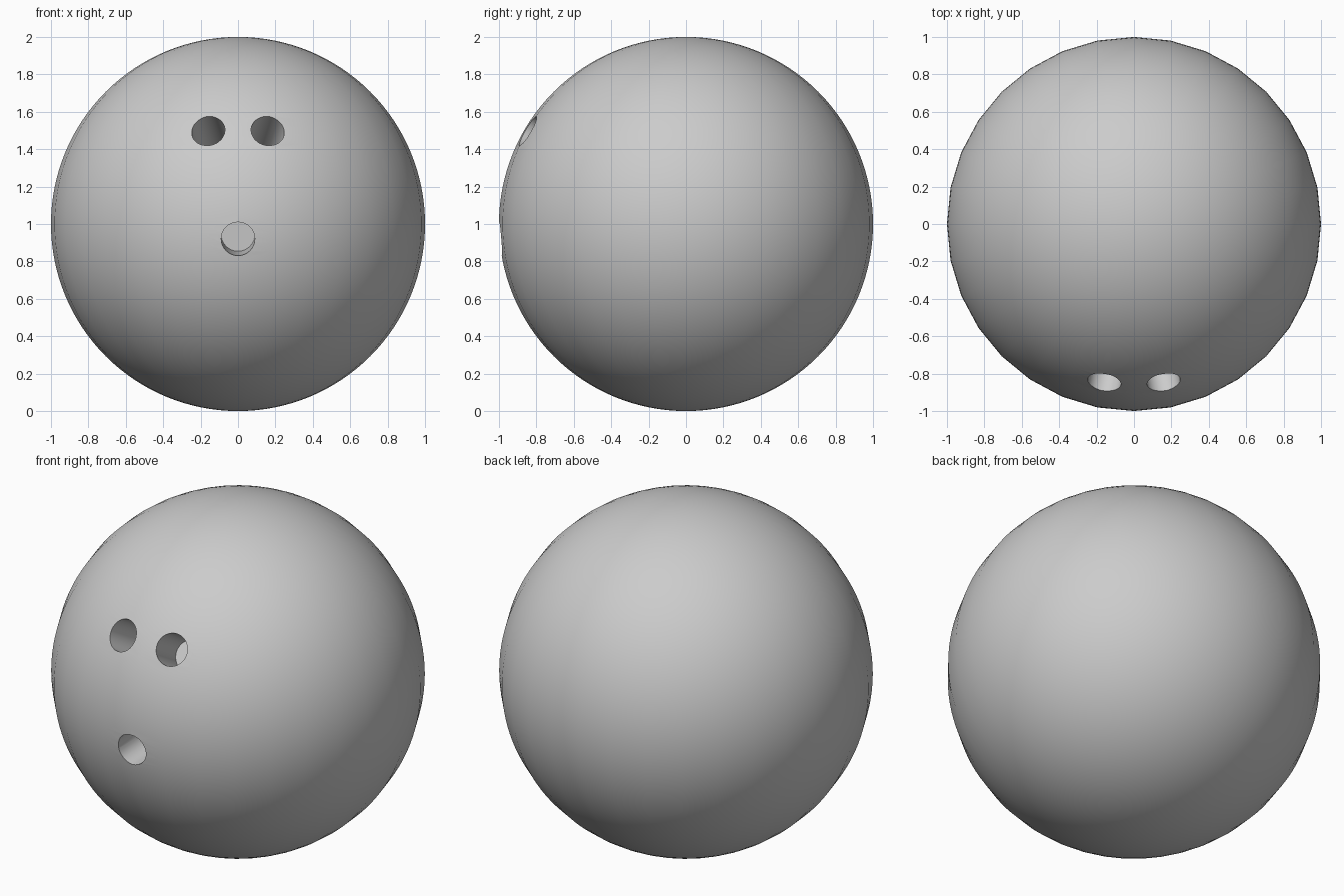
import bpy
from mathutils import Vector

if "Cube" in bpy.data.objects:
    bpy.data.objects.remove(bpy.data.objects["Cube"])

CENTRE = Vector((0, 0, 1))
HOLE_RADIUS = 0.09
HOLE_DEPTH = 0.3

# Ball body
bpy.ops.mesh.primitive_uv_sphere_add(segments=32, ring_count=64, radius=1, location=CENTRE)
ball = bpy.context.object
ball.name = "bowling_ball"


def drill(name, x, z):
    """Sink a flat-bottomed round hole towards the ball's centre."""
    dz = z - CENTRE.z
    direction = Vector((x, -(1 - x * x - dz * dz) ** 0.5, dz))
    length = HOLE_DEPTH + 0.2
    middle = CENTRE + direction * (1 - HOLE_DEPTH + length / 2)
    bpy.ops.mesh.primitive_cylinder_add(
        vertices=32, radius=HOLE_RADIUS, depth=length, location=middle,
        rotation=direction.to_track_quat('Z', 'Y').to_euler())
    cutter = bpy.context.object
    cutter.name = name
    cutter.hide_render = True
    bpy.context.view_layer.objects.active = ball
    mod = ball.modifiers.new(name, 'BOOLEAN')
    mod.operation = 'DIFFERENCE'
    mod.solver = 'EXACT'
    mod.object = cutter
    bpy.ops.object.modifier_apply(modifier=mod.name)
    bpy.data.objects.remove(cutter, do_unlink=True)


# Two finger holes and the thumb hole
for side, label in ((-1, "left"), (1, "right")):
    drill(label + "_finger_hole", side * 0.16, 1.5)
drill("thumb_hole", 0, 0.92)

# Smooth surface with crisp hole rims
bpy.ops.object.select_all(action='DESELECT')
ball.select_set(True)
bpy.context.view_layer.objects.active = ball
bpy.ops.object.shade_smooth_by_angle(angle=0.6)
